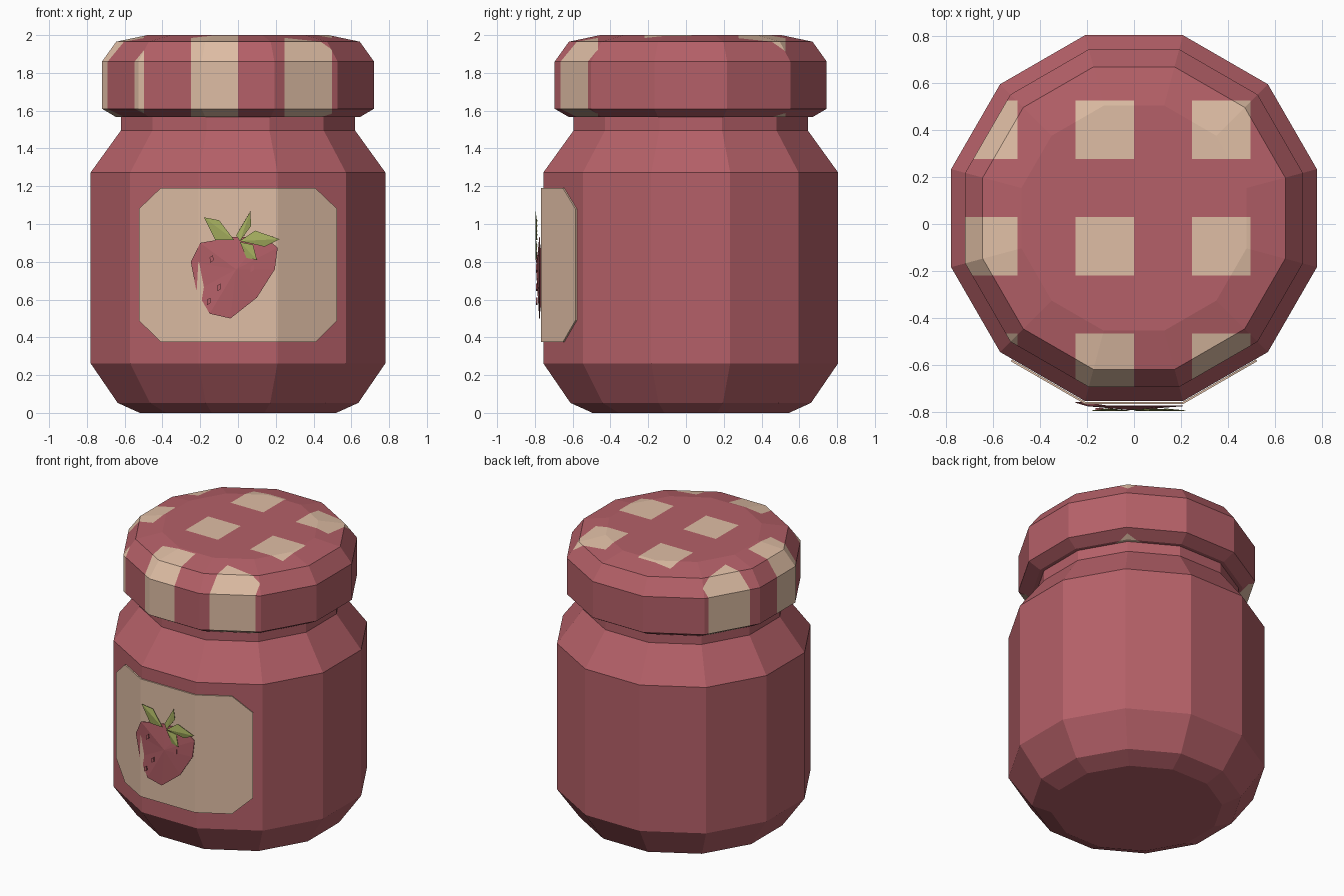
import bpy, bmesh, math
from mathutils import Vector

if "Cube" in bpy.data.objects:
    bpy.data.objects.remove(bpy.data.objects["Cube"])

CENTRE_Y = 0.025
SIDES = 12


def material(name, rgb):
    mat = bpy.data.materials.new(name)
    mat.use_nodes = True
    mat.diffuse_color = (*rgb, 1)
    mat.node_tree.nodes["Principled BSDF"].inputs["Base Color"].default_value = (*rgb, 1)
    return mat


RED = material("jam red", (0.46, 0.117, 0.138))
CREAM = material("cream", (0.74, 0.515, 0.375))
GREEN = material("leaf green", (0.38, 0.43, 0.115))


def finish(bm, name, *mats):
    mesh = bpy.data.meshes.new(name)
    bm.to_mesh(mesh)
    bm.free()
    obj = bpy.data.objects.new(name, mesh)
    for mat in mats:
        mesh.materials.append(mat)
    bpy.context.collection.objects.link(obj)
    return obj


def lathe(profile):
    """Closed twelve-sided solid from (flat-to-centre distance, height) pairs."""
    bm = bmesh.new()
    rings = []
    for apothem, z in profile:
        r = apothem / math.cos(math.pi / SIDES)
        angles = [(i + 0.5) * math.tau / SIDES for i in range(SIDES)]
        rings.append([bm.verts.new((r * math.cos(a), CENTRE_Y + r * math.sin(a), z))
                      for a in angles])
    for low, high in zip(rings, rings[1:]):
        for i in range(SIDES):
            j = (i + 1) % SIDES
            bm.faces.new((low[i], low[j], high[j], high[i]))
    bm.faces.new(rings[0][::-1])
    bm.faces.new(rings[-1])
    return bm


def cut(bm, point, normal):
    bmesh.ops.bisect_plane(bm, geom=bm.verts[:] + bm.edges[:] + bm.faces[:],
                           plane_co=point, plane_no=normal, dist=1e-5)


def face_front(bm):
    for face in bm.faces:
        face.normal_update()
        if face.normal.y > 0:
            face.normal_flip()


def thicken(obj, depth):
    mod = obj.modifiers.new("thickness", 'SOLIDIFY')
    mod.thickness = depth
    mod.offset = -1


# Jar body with chamfered foot, sloped shoulder and neck
finish(lathe([(0.52, 0), (0.637, 0.053), (0.78, 0.262), (0.78, 1.273),
              (0.62, 1.495), (0.62, 1.58)]), "jar_body", RED)

# Cloth-checked lid: cut along the check grid, then colour the squares
lid = lathe([(0.645, 1.566), (0.72, 1.61), (0.72, 1.86), (0.645, 1.965), (0.48, 2.0)])
PERIOD, SQUARE, START_X, START_Y = 0.497, 0.25, -0.25, -0.22
for k in range(-2, 3):
    for edge in (0, SQUARE):
        cut(lid, (START_X + k * PERIOD + edge, 0, 0), (1, 0, 0))
        cut(lid, (0, START_Y + k * PERIOD + edge, 0), (0, 1, 0))
for face in lid.faces:
    c = face.calc_center_median()
    in_x = (c.x - START_X) % PERIOD < SQUARE
    in_y = (c.y - START_Y) % PERIOD < SQUARE
    face.material_index = int(in_x and in_y)
finish(lid, "lid", RED, CREAM)

# Label: clipped rectangle folded around the front three sides
FRONT = CENTRE_Y - 0.78
FOLD = 0.78 * math.tan(math.pi / SIDES)
label = bmesh.new()
corners = [(0.525, 0.49), (0.525, 1.08), (0.41, 1.19), (-0.41, 1.19),
           (-0.525, 1.08), (-0.525, 0.49), (-0.41, 0.375), (0.41, 0.375)]
label.faces.new([label.verts.new((x, 0, z)) for x, z in corners])
for side in (-1, 1):
    cut(label, (side * FOLD, 0, 0), (1, 0, 0))
for v in label.verts:
    v.co.y = FRONT - 0.013 + max(0, abs(v.co.x) - FOLD) * math.tan(math.pi / 6)
face_front(label)
thicken(finish(label, "label", CREAM), 0.009)

# Strawberry: shallow faceted relief fanned around a raised middle
berry = bmesh.new()
outline = [(-0.25, 0.80), (-0.20, 0.90), (-0.03, 0.93), (0.14, 0.93), (0.21, 0.875),
           (0.195, 0.76), (0.10, 0.61), (-0.04, 0.50), (-0.15, 0.525), (-0.22, 0.645)]
rim = [berry.verts.new((x, -0.762 if x < -0.2 else -0.777, z)) for x, z in outline]
peak = berry.verts.new((-0.01, -0.794, 0.76))
for a, b in zip(rim, rim[1:] + rim[:1]):
    berry.faces.new((a, b, peak))
face_front(berry)
thicken(finish(berry, "strawberry", RED), 0.004)

# Leaves: tip, side, root, side, folded along the midrib
leaves = bmesh.new()
for shape in ([(-0.18, 1.035), (-0.10, 1.02), (-0.02, 0.915), (-0.12, 0.915)],
              [(0.065, 1.065), (0.07, 0.99), (0.01, 0.91), (-0.01, 0.94)],
              [(0.22, 0.92), (0.14, 0.88), (0.01, 0.91), (0.09, 0.965)],
              [(0.10, 0.81), (0.045, 0.82), (0.01, 0.905), (0.08, 0.89)]):
    tip, left, root, right = [leaves.verts.new((x, -0.798 if i % 2 == 0 else -0.79, z))
                              for i, (x, z) in enumerate(shape)]
    leaves.faces.new((tip, left, root))
    leaves.faces.new((tip, root, right))
face_front(leaves)
thicken(finish(leaves, "strawberry_leaves", GREEN), 0.003)

# Seeds: small slanted diamonds on the strawberry
seeds = bmesh.new()
for x, z in [(-0.14, 0.815), (0.075, 0.765), (-0.10, 0.665), (-0.155, 0.59)]:
    seeds.faces.new([seeds.verts.new(Vector((x + dx, -0.793, z + dz)))
                     for dx, dz in [(0.008, 0.02), (0.01, -0.008), (-0.008, -0.02), (-0.01, 0.008)]])
face_front(seeds)
thicken(finish(seeds, "strawberry_seeds", RED), 0.008)
